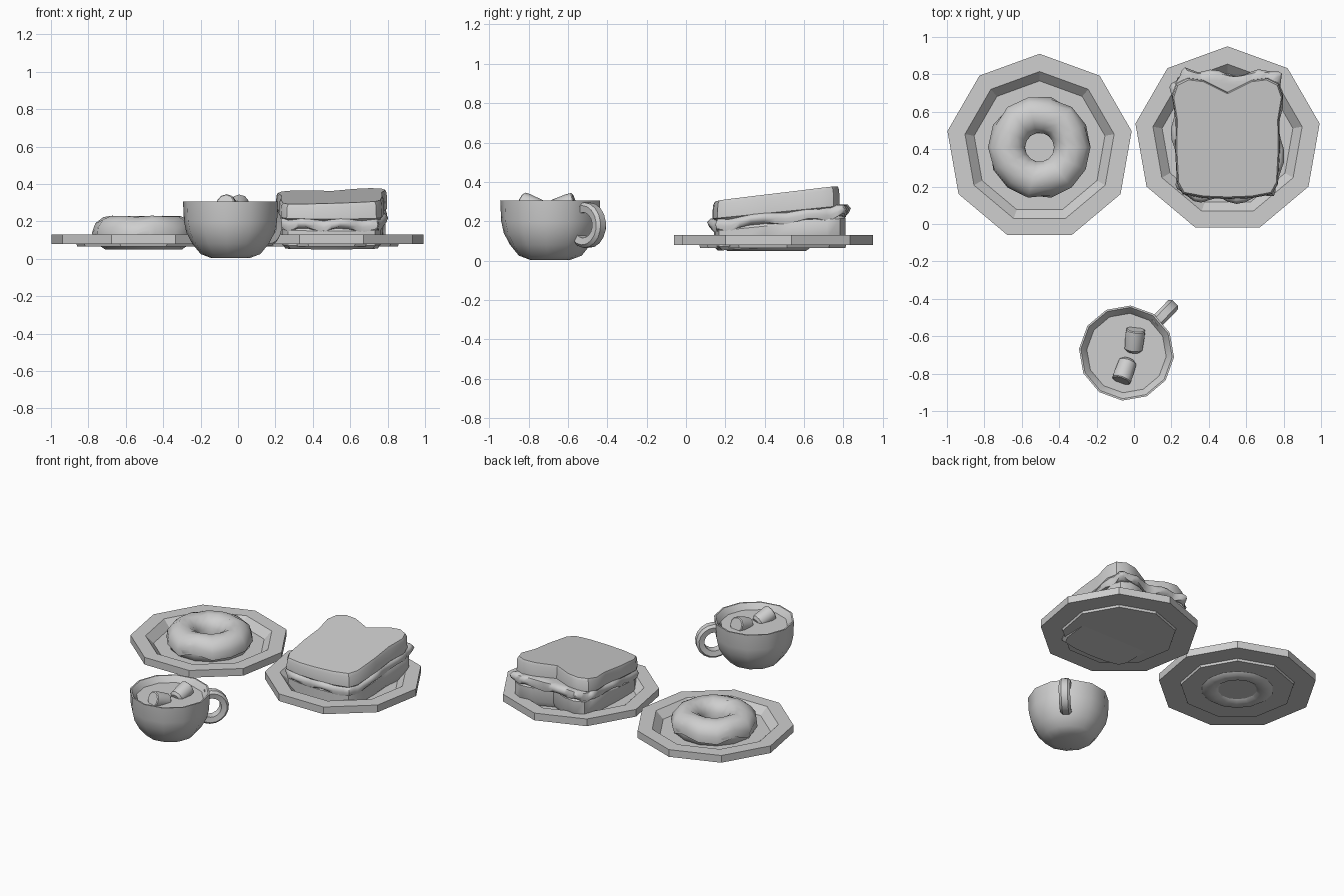
import bpy
import bmesh
from math import sin, cos, pi, radians
from mathutils import Vector, Matrix

cube = bpy.data.objects.get("Cube")
if cube:
    bpy.data.objects.remove(cube)

grey = bpy.data.materials.new("plain_grey")
grey.use_nodes = True
shade = (0.62, 0.62, 0.62, 1)
grey.diffuse_color = shade
grey.node_tree.nodes["Principled BSDF"].inputs["Base Color"].default_value = shade


def loft(name, rings, caps=True, loop=False, smooth=0):
    """Skin equal rings of points; cap the ends or join last to first."""
    bm = bmesh.new()
    rows = [[bm.verts.new(p) for p in ring] for ring in rings]
    n = len(rows[0])
    pairs = list(zip(rows, rows[1:]))
    if loop:
        pairs.append((rows[-1], rows[0]))
    for a, b in pairs:
        for i in range(n):
            j = (i + 1) % n
            bm.faces.new((a[i], a[j], b[j], b[i]))
    if caps and not loop:
        bm.faces.new(rows[0])
        bm.faces.new(rows[-1])
    bmesh.ops.recalc_face_normals(bm, faces=bm.faces)
    mesh = bpy.data.meshes.new(name)
    bm.to_mesh(mesh)
    bm.free()
    mesh.materials.append(grey)
    if smooth:
        mesh.shade_smooth()
        mesh.set_sharp_from_angle(angle=radians(smooth))
    obj = bpy.data.objects.new(name, mesh)
    bpy.context.collection.objects.link(obj)
    return obj


def circle(r, z, n, start=90):
    return [Vector((r * cos(radians(start) + 2 * pi * i / n),
                    r * sin(radians(start) + 2 * pi * i / n), z)) for i in range(n)]


def lathe(name, profile, n, place, start=90, **kw):
    obj = loft(name, [circle(r, z, n, start) for r, z in profile], **kw)
    obj.data.transform(Matrix.Translation(place))
    return obj


# Nine-sided plates with a sunken floor
plate = [(.36, .065), (.365, .08), (.5, .08), (.5, .13), (.405, .13), (.355, .08)]
left_spot, right_spot = Vector((-.505, .41, 0)), Vector((.5, .45, 0))
lathe("doughnut_plate", plate, 9, left_spot)
lathe("sandwich_plate", plate, 9, right_spot)

# Doughnut: dough ring plus an icing shell with a wavy edge
SEG, MAJOR, MID = 14, .175, .135


def tube_point(i, angle, r):
    a = 2 * pi * i / SEG
    d = MAJOR + r * cos(angle)
    return left_spot + Vector((d * cos(a), d * sin(a), MID + r * .95 * sin(angle)))


dough = [[tube_point(i, 2 * pi * k / 10, .095) for i in range(SEG)] for k in range(10)]
loft("doughnut_dough", dough, loop=True, smooth=50)
icing = []
for k in range(8):
    ring = []
    for i in range(SEG):
        low = -.25 + .3 * sin(2.4 * i)
        high = pi + .25
        ring.append(tube_point(i, low + (high - low) * k / 7, .101))
    icing.append(ring)
icing.append([tube_point(i, pi / 2, .03) for i in range(SEG)])
loft("doughnut_icing", icing, loop=True, smooth=60)

# Bread outline, mirrored about its centre line, with a notch at the back
half = [(.13, .145), (.235, .165), (.265, .22), (.275, .4), (.272, .56),
        (.292, .68), (.27, .745), (.21, .775), (.13, .765)]
outline = [(0, .14)] + half + [(0, .70)] + [(-x, y) for x, y in reversed(half)]


def slab_ring(points, size, z, slope, side=0):
    ring = []
    for x, y in points:
        x, y = x * size, .46 + (y - .46) * size
        ring.append(Vector((.5 + x, y, z + slope * (y - .15) + side * x)))
    return ring


def slice_of_bread(name, layers, points):
    loft(name, [slab_ring(points, *layer) for layer in layers], smooth=35)


back_shift = [(x, y + (.04 if y > .6 else 0)) for x, y in outline]
slice_of_bread("bottom_bread", [(.93, .05, .06), (.99, .07, .08),
                                (.99, .15, .1), (.95, .165, .1)], back_shift)
slice_of_bread("top_bread", [(.97, .2, .1), (1.02, .215, .1),
                             (1.01, .28, .12, .025), (.985, .297, .12, .03)], outline)

# Filling: a rippled sheet that bulges past the bread
fine = []
wide = [(x, y + (.095 if x == 0 and y > .5 else .035 if y > .6 else 0)) for x, y in outline]
for a, b in zip(wide, wide[1:] + wide[:1]):
    for t in (0, 1 / 3, 2 / 3):
        fine.append((a[0] + (b[0] - a[0]) * t, a[1] + (b[1] - a[1]) * t))


def filling_ring(size, z, slope, ripple, drop):
    ring = slab_ring(fine, size, z, slope)
    for i, p in enumerate(ring):
        wave = sin(i * 1.25) + .6 * sin(i * .57 + 1)
        out = Vector((p.x - .5, p.y - .46, 0)).normalized()
        p += out * ripple * wave
        p.z += drop * wave
    return ring


loft("wavy_filling", [filling_ring(.88, .15, .12, 0, 0),
                      filling_ring(1.02, .155, .11, .012, .013),
                      filling_ring(1.04, .18, .11, .014, .011),
                      filling_ring(1.01, .207, .11, .008, .005),
                      filling_ring(.9, .215, .11, 0, 0)], smooth=60)

# Cup: twelve-sided bowl with a sloping inner lip
cup_spot = Vector((-.04, -.69, 0))
cup = [(.1, .003), (.16, .025), (.205, .08), (.237, .14), (.25, .2),
       (.255, .305), (.245, .305), (.212, .265), (.2, .24)]
lathe("cup", cup, 12, cup_spot, start=85, smooth=40)
lathe("drink", [(.2, .25), (.213, .268)], 12, cup_spot, start=85)

# Handle: flat-sided arc standing out from the cup
turn = Matrix.Rotation(radians(46), 4, 'Z')
section = [(.025, -.02), (.025, .02), (.01, .036), (-.025, .03), (-.025, -.03), (.01, -.036)]
handle = []
for k in range(13):
    a = radians(-135 + 245 * k / 12)
    handle.append([cup_spot + turn @ Vector((.26 + (.09 + r) * cos(a), w,
                                             .18 + (.09 + r) * sin(a)))
                   for r, w in section])
loft("cup_handle", handle, smooth=40)

# Marshmallows: rounded cylinders tipped out of the drink
for name, place, axis in (("back_marshmallow", (.003, -.62, .277), (.1, .9, .3)),
                          ("front_marshmallow", (-.05, -.785, .277), (-.3, -.85, .35))):
    obj = lathe(name, [(.035, -.065), (.05, -.05), (.054, .03), (.052, .055), (.046, .06)],
                10, (0, 0, 0), smooth=40)
    spin = Vector(axis).to_track_quat('Z', 'Y').to_matrix().to_4x4()
    obj.data.transform(Matrix.Translation(place) @ spin)
